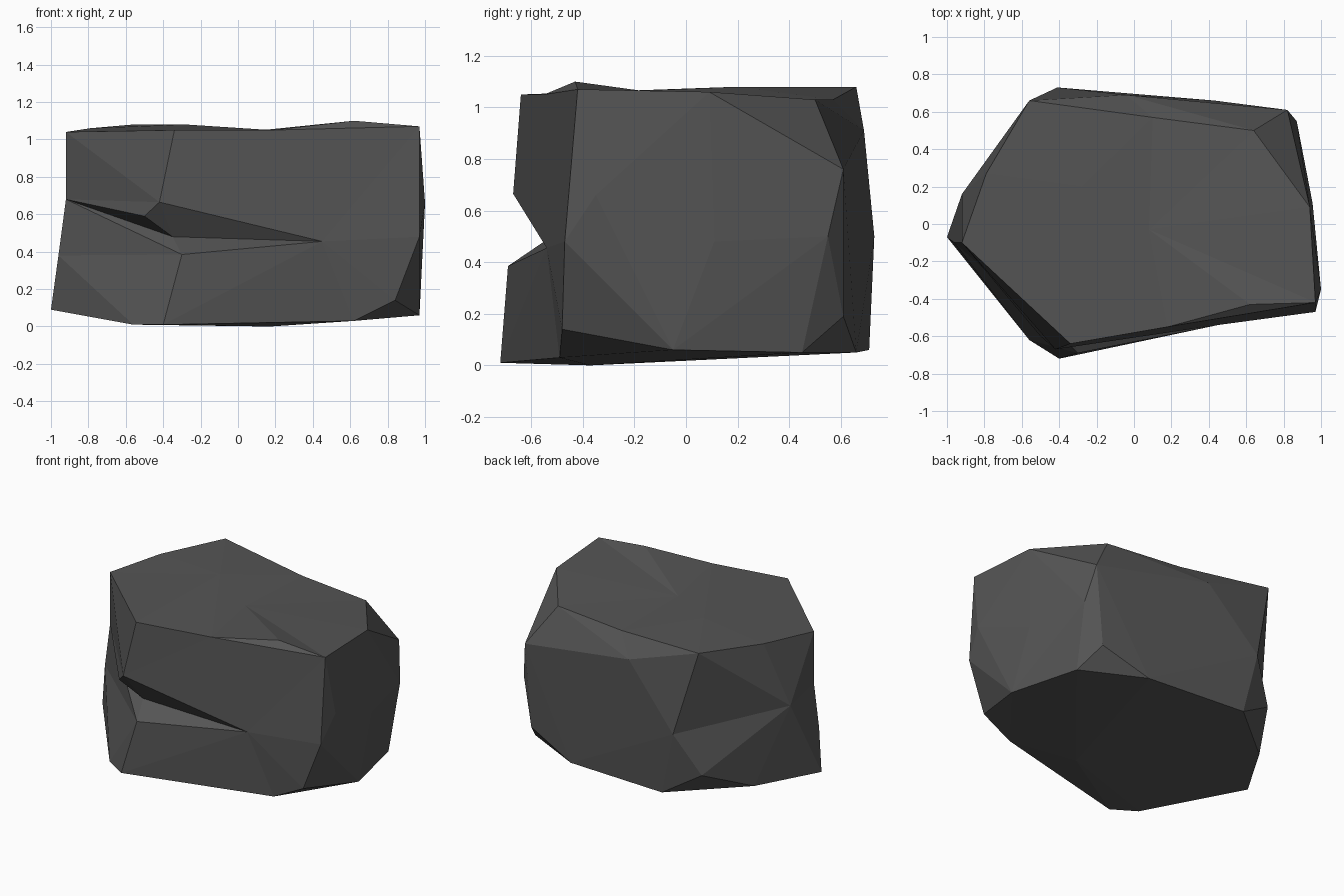
import bpy
import bmesh
from mathutils import Vector
from mathutils.geometry import intersect_point_line

default_cube = bpy.data.objects.get("Cube")
if default_cube:
    bpy.data.objects.remove(default_cube, do_unlink=True)

# One flat stone colour
stone = bpy.data.materials.new("dark_grey_stone")
stone.use_nodes = True
stone_colour = (0.09, 0.09, 0.09, 1)
stone.diffuse_color = stone_colour
shader = next(n for n in stone.node_tree.nodes if n.type == "BSDF_PRINCIPLED")
shader.inputs["Base Color"].default_value = stone_colour
shader.inputs["Roughness"].default_value = 0.9

# Outer corners of the boulder: rim of the crown, waist and base
corners = {
    "rim_left": (-.92, -.1, 1.04), "rim_side": (-.79, .27, 1.06),
    "rim_back": (-.56, .66, 1.08), "rim_notch": (.64, .5, 1.03),
    "rim_end": (.94, .09, 1.06), "rim_right": (.97, -.42, 1.07),
    "rim_front": (-.34, -.64, 1.05),
    "left_bulge": (-.92, .16, .62), "back_bulge": (-.41, .73, .5),
    "back_brow": (-.04, .69, .91), "end_top": (.82, .61, .76),
    "end_mid": (.87, .55, .5), "end_bulge": (1, -.35, .66),
    "end_centre": (.955, .11, .48), "front_edge": (.97, -.47, .48),
    "toe_left": (-1, -.07, .09), "base_left": (-.76, .33, .08),
    "heel_left": (-.57, .64, .22), "base_back": (-.31, .71, .06),
    "base_heel": (.43, .66, .05), "heel_right": (.77, .61, .19),
    "base_end": (.85, .45, .05), "base_right": (.97, -.05, .06),
    "chip": (.84, -.48, .14), "base_chip": (.62, -.49, .03),
    "underside": (.17, -.37, 0), "base_front": (-.4, -.72, .01),
    "base_corner": (-.56, -.62, .01)}

# Corners that sit in slight hollows of the rim and the narrow end
hollows = {
    "rim_dip": (.18, -.55, 1.05), "rim_back_dip": (.1, .57, 1.03),
    "left_upper": (-.92, -.1, .68), "left_lower": (-.96, -.1, .38)}

# Corners inside the crown and around the crack
details = {
    "crest": (-.28, .2, 1.08), "valley": (.08, -.03, 1.045),
    "peak": (.62, -.43, 1.1),
    "upper_lip": (-.42, -.67, .665), "lip_step": (-.5, -.6, .59),
    "crack_floor": (-.35, -.55, .48), "crack_tip": (.45, -.54, .455),
    "lower_lip": (-.3, -.69, .385)}

bm = bmesh.new()
verts = {name: bm.verts.new(co) for name, co in corners.items()}
bmesh.ops.convex_hull(bm, input=bm.verts[:])
bmesh.ops.triangulate(bm, faces=bm.faces[:])


def dent(point):
    """Split the nearest edge and pull the new corner to the point."""
    target = Vector(point)

    def gap(edge):
        start, end = (v.co for v in edge.verts)
        t = intersect_point_line(target, start, end)[1]
        return (target - start.lerp(end, min(max(t, 0), 1))).length

    edge = min(bm.edges, key=gap)
    vert = bmesh.utils.edge_split(edge, edge.verts[0], 0.5)[1]
    vert.co = target
    bmesh.ops.triangulate(bm, faces=bm.faces[:])
    return vert


def open_region(names):
    """Remove the faces that lie wholly within a loop of corners."""
    loop = {verts[n] for n in names.split()}
    inside = [f for f in bm.faces if set(f.verts) <= loop]
    bmesh.ops.delete(bm, geom=inside, context="FACES_ONLY")


def fan(centre, ring):
    """Fill with triangles from one corner to a chain of others."""
    names = ring.split()
    for first, second in zip(names, names[1:]):
        bm.faces.new([verts[n] for n in (centre, first, second)])


for name, co in hollows.items():
    verts[name] = dent(co)
for name, co in details.items():
    verts[name] = bm.verts.new(co)

# Crown: a crest on one side and a shallow valley across the middle
open_region("rim_left rim_side rim_back rim_back_dip rim_notch rim_end "
            "rim_right rim_dip rim_front")
open_region("rim_left left_upper left_lower toe_left base_corner base_front "
            "base_chip chip front_edge rim_right rim_dip rim_front")
fan("crest", "valley rim_dip rim_front rim_left rim_side rim_back "
    "rim_back_dip valley")
fan("valley", "rim_back_dip rim_notch rim_end rim_right peak rim_dip")
fan("peak", "rim_right rim_dip")

# Front above the crack
fan("upper_lip", "lip_step left_upper rim_left rim_front rim_dip crack_tip")
fan("crack_tip", "rim_dip rim_right front_edge")

# Inside of the crack
fan("crack_floor", "lower_lip crack_tip upper_lip lip_step left_upper "
    "lower_lip")

# Front below the crack
fan("lower_lip", "left_upper left_lower base_corner base_front crack_tip")
fan("base_corner", "left_lower toe_left")
fan("crack_tip", "front_edge chip base_chip base_front")

# Hollow on the back corner
open_region("rim_back back_bulge heel_left left_bulge")
fan("left_bulge", "rim_back back_bulge heel_left")

# Clear leftover edges and finish the skin
loose = [e for e in bm.edges if not e.link_faces]
bmesh.ops.delete(bm, geom=loose, context="EDGES")
bmesh.ops.recalc_face_normals(bm, faces=bm.faces[:])

mesh = bpy.data.meshes.new("boulder")
bm.to_mesh(mesh)
bm.free()
mesh.materials.append(stone)
boulder = bpy.data.objects.new("boulder", mesh)
bpy.context.collection.objects.link(boulder)
